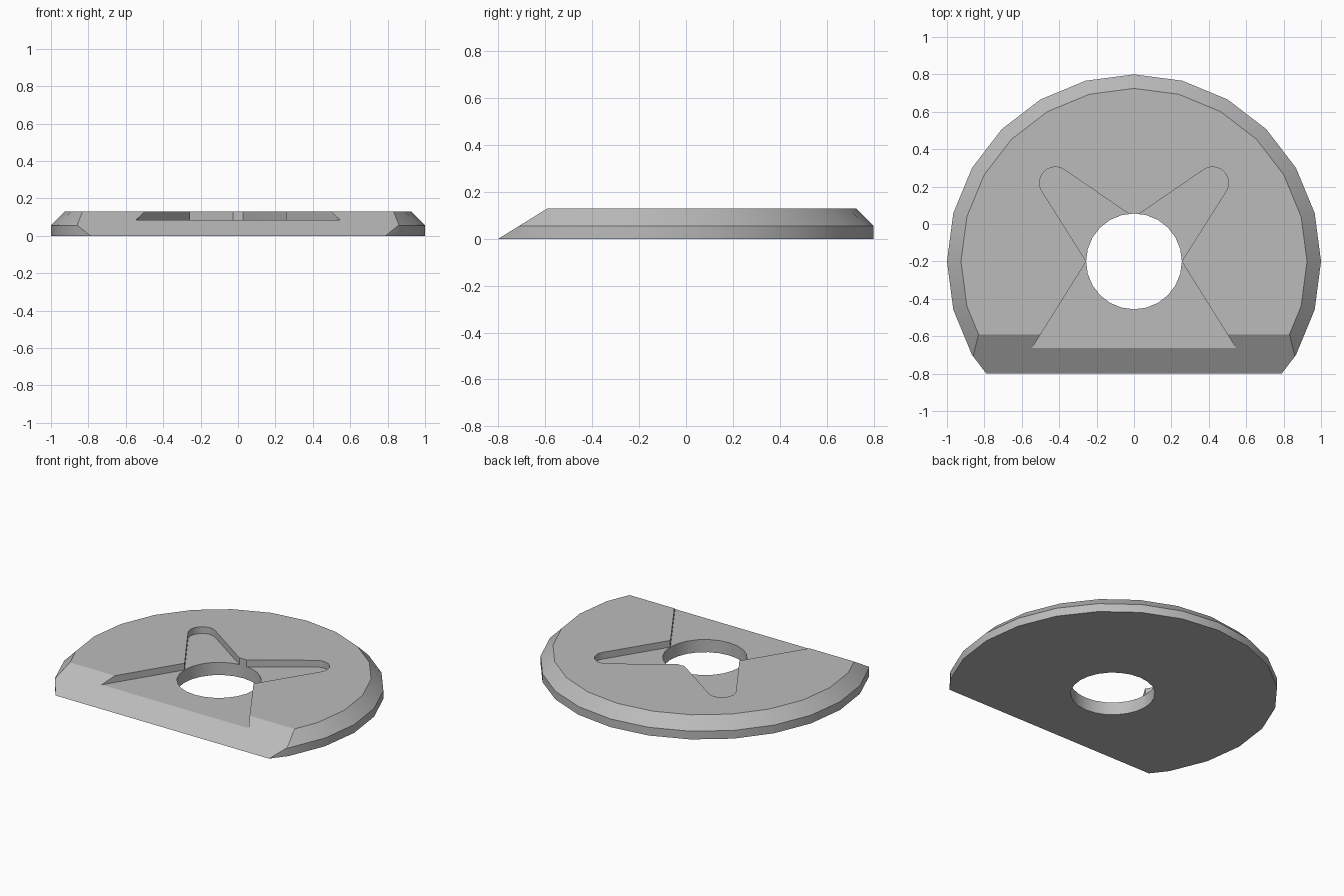
import bpy, bmesh
from math import sin, cos, pi, atan2
from mathutils import Vector

cube = bpy.data.objects.get("Cube")
if cube:
    bpy.data.objects.remove(cube, do_unlink=True)

HEIGHT, FLOOR, CENTRE_Y, SIDES = 0.13, 0.085, -0.2, 24
HOLE = 0.256

grey = bpy.data.materials.new("plain_grey")
grey.use_nodes = True
grey.diffuse_color = (0.5, 0.5, 0.5, 1)
grey.node_tree.nodes["Principled BSDF"].inputs["Base Color"].default_value = (0.5, 0.5, 0.5, 1)


def ring(radius):
    return [(radius * sin(2 * pi * i / SIDES), CENTRE_Y + radius * cos(2 * pi * i / SIDES))
            for i in range(SIDES)]


def loft(name, sections, slice_plane=None):
    """Join stacked outlines, given as (points, z), into a closed solid."""
    bm = bmesh.new()
    loops = [[bm.verts.new((x, y, z)) for x, y in pts] for pts, z in sections]
    for low, high in zip(loops, loops[1:]):
        for i in range(len(low)):
            j = (i + 1) % len(low)
            bm.faces.new((low[i], low[j], high[j], high[i]))
    bm.faces.new(loops[0])
    bm.faces.new(loops[-1])
    if slice_plane:
        co, normal = slice_plane
        bmesh.ops.bisect_plane(bm, geom=bm.verts[:] + bm.edges[:] + bm.faces[:],
                               plane_co=co, plane_no=normal, clear_outer=True)
        bmesh.ops.holes_fill(bm, edges=[e for e in bm.edges if e.is_boundary])
    bmesh.ops.recalc_face_normals(bm, faces=bm.faces)
    mesh = bpy.data.meshes.new(name)
    bm.to_mesh(mesh)
    bm.free()
    mesh.materials.append(grey)
    obj = bpy.data.objects.new(name, mesh)
    bpy.context.collection.objects.link(obj)
    return obj


# Chamfered disc with a sloping front cut
slope = Vector((0, -HEIGHT, 0.21)).normalized()
plate = loft("plate", [(ring(1), 0), (ring(1), 0.055), (ring(0.925), HEIGHT)],
             ((0, -0.8, 0), slope))

# Through hole
cutters = [loft("hole_cutter", [(ring(HOLE), -0.1), (ring(HOLE), 0.3)])]

# Flared front pocket, open on the slope
front = [(-0.25, -0.192), (0.25, -0.192), (0.728, -0.955), (-0.728, -0.955)]
cutters.append(loft("front_pocket_cutter", [(front, FLOOR), (front, 0.3)]))

# Two rounded pockets reaching back from the hole
tip, radius = Vector((0.42, 0.22)), 0.085
start, end = atan2(-0.537, 0.843), atan2(0.823, -0.568)
arc = [(tip.x + radius * cos(start + (end - start) * i / 12),
        tip.y + radius * sin(start + (end - start) * i / 12)) for i in range(13)]
lobe = [(0.25, -0.208)] + arc + [(0.015, 0.045), (0.015, -0.1)]
for side, label in ((1, "left"), (-1, "right")):
    pts = [(x * side, y) for x, y in lobe]
    cutters.append(loft(label + "_pocket_cutter", [(pts, FLOOR), (pts, 0.3)]))

# Cut the plate, then discard the cutters
bpy.context.view_layer.objects.active = plate
for cutter in cutters:
    cutter.hide_render = True
    mod = plate.modifiers.new(cutter.name, 'BOOLEAN')
    mod.operation, mod.solver, mod.object = 'DIFFERENCE', 'EXACT', cutter
    bpy.ops.object.modifier_apply(modifier=mod.name)
    bpy.data.objects.remove(cutter, do_unlink=True)

bpy.ops.object.select_all(action='DESELECT')
plate.select_set(True)
bpy.ops.object.shade_smooth_by_angle(angle=pi / 6)
